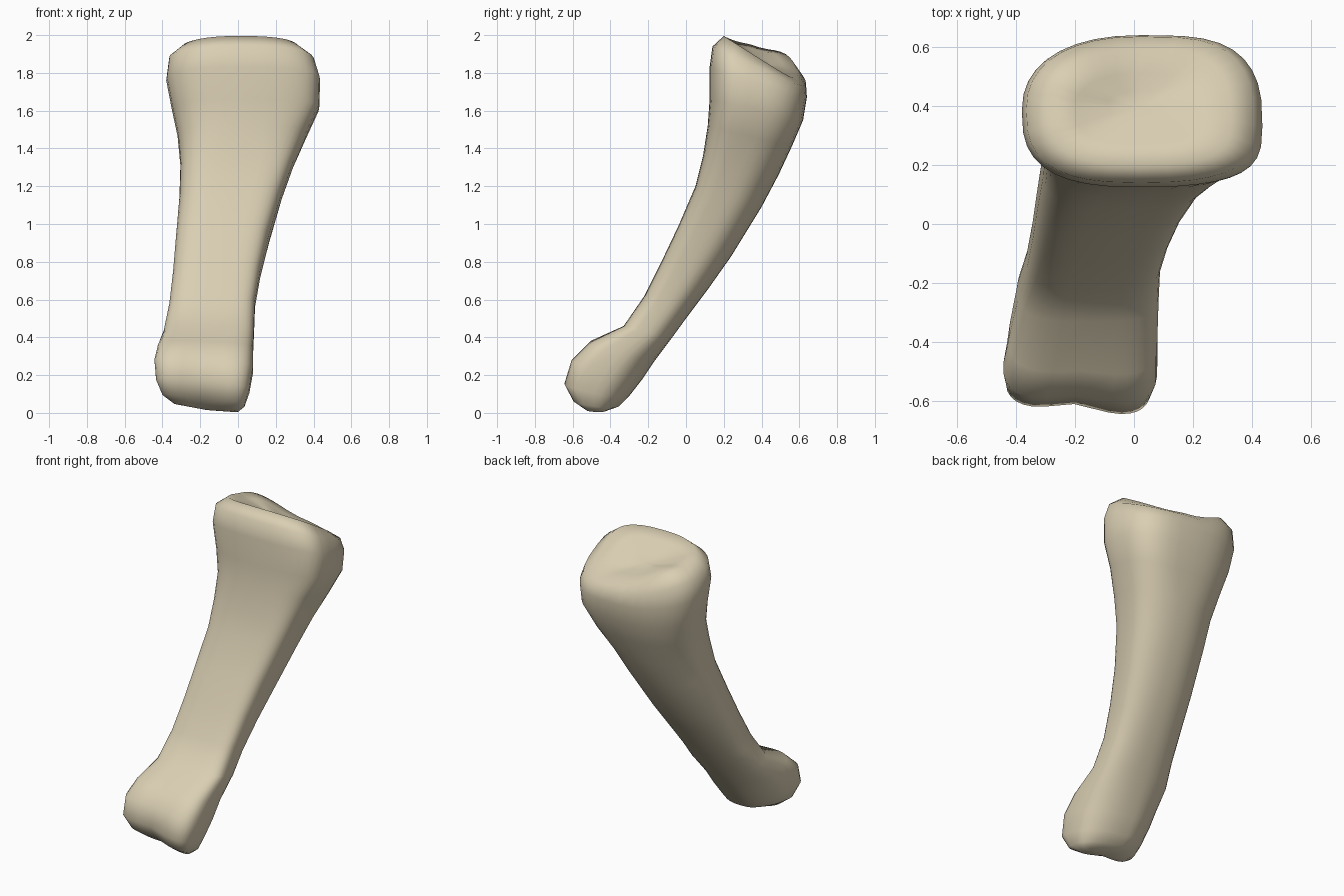
import bpy, bmesh, math
from mathutils import Vector

cube = bpy.data.objects.get("Cube")
if cube:
    bpy.data.objects.remove(cube, do_unlink=True)

ivory = bpy.data.materials.new("bone_ivory")
ivory.use_nodes = True
ivory.diffuse_color = (0.70, 0.62, 0.45, 1)
ivory.node_tree.nodes["Principled BSDF"].inputs["Base Color"].default_value = ivory.diffuse_color

SEGMENTS = 36
HEAD = 11          # first section of the flared upper head

# Cross-sections from the lower joint to the upper socket:
# front y, front z, back y, back z, x min, x max
sections = [
    (-.52, .03, -.41, .02, -.36, .00),
    (-.59, .08, -.35, .04, -.43, .035),
    (-.64, .17, -.30, .09, -.465, .06),
    (-.605, .29, -.23, .18, -.47, .08),
    (-.51, .38, -.17, .27, -.44, .08),
    (-.33, .46, -.08, .39, -.395, .085),
    (-.22, .62, .00, .50, -.365, .09),
    (-.13, .80, .12, .66, -.345, .12),
    (-.04, .99, .24, .83, -.33, .165),
    (.05, 1.20, .40, 1.09, -.31, .235),
    (.09, 1.36, .49, 1.26, -.305, .295),
    (.115, 1.52, .56, 1.41, -.32, .365),
    (.125, 1.66, .62, 1.55, -.35, .43),
    (.125, 1.83, .64, 1.66, -.38, .435),
    (.14, 1.94, .635, 1.715, -.365, .405),
    (.20, 1.995, .59, 1.75, -.29, .33),
    (.27, 1.95, .51, 1.79, -.20, .24),
    (.34, 1.90, .45, 1.82, -.09, .13),
]
condyle = [.8, 1, 1, .8, .4]            # uneven, grooved lower joint
ridge = {13: .25, 14: .75, 15: 1, 16: .75, 17: .3}   # raised socket edge


def power(v, n):
    return math.copysign(abs(v) ** (2 / n), v)


def squareness(i, c, s):
    """Corner fullness by quarter: the shaft's back right corner is the roundest."""
    if s > 0:
        if i >= HEAD:
            return 3.2 if c > 0 else 2.3
        return 2.4 if c > 0 else 2.0
    if i >= HEAD:
        return 2.8
    return 4.2 if c > 0 else 3.5


def ring(bm, i):
    fy, fz, by, bz, x0, x1 = sections[i]
    verts = []
    for k in range(SEGMENTS):
        a = math.tau * k / SEGMENTS
        n = squareness(i, math.cos(a), math.sin(a))
        s = power(math.cos(a), n)
        t = power(math.sin(a), n)
        if i >= HEAD:                   # head bulges forward on its left
            t -= .2 * max(s, 0) * (1 - t * t)
        p = Vector(((x0 + x1) / 2 + s * (x1 - x0) / 2,
                    (fy + by) / 2 + t * (by - fy) / 2,
                    (fz + bz) / 2 + t * (bz - fz) / 2))
        if i < len(condyle):
            w = condyle[i]
            p.x -= .05 * w * min(s, 0) * (t + 1)
            p.y -= .02 * w * s
            p.z -= .025 * w * s
            if t < 0:
                p.y += .03 * w * math.exp(-(s / .4) ** 2) * -t
        turn = (math.degrees(a) - 140) / 52
        p.z += .11 * ridge.get(i, 0) * math.exp(-turn * turn)
        verts.append(bm.verts.new(p))
    return verts


# Loft the bone and close both ends
bm = bmesh.new()
rings = [ring(bm, i) for i in range(len(sections))]
for low, high in zip(rings, rings[1:]):
    for k in range(SEGMENTS):
        j = (k + 1) % SEGMENTS
        bm.faces.new((low[k], low[j], high[j], high[k]))
for end, drop in ((rings[0], -.01), (rings[-1], -.01)):
    middle = sum((v.co for v in end), Vector()) / SEGMENTS
    hub = bm.verts.new(middle + Vector((0, 0, drop)))
    for k in range(SEGMENTS):
        bm.faces.new((end[k], end[(k + 1) % SEGMENTS], hub))
bmesh.ops.recalc_face_normals(bm, faces=bm.faces)

mesh = bpy.data.meshes.new("finger_bone")
bm.to_mesh(mesh)
bm.free()
mesh.materials.append(ivory)
bone = bpy.data.objects.new("finger_bone", mesh)
bpy.context.collection.objects.link(bone)
bpy.context.view_layer.objects.active = bone
bone.select_set(True)
bpy.ops.object.shade_smooth_by_angle(angle=math.radians(80))
